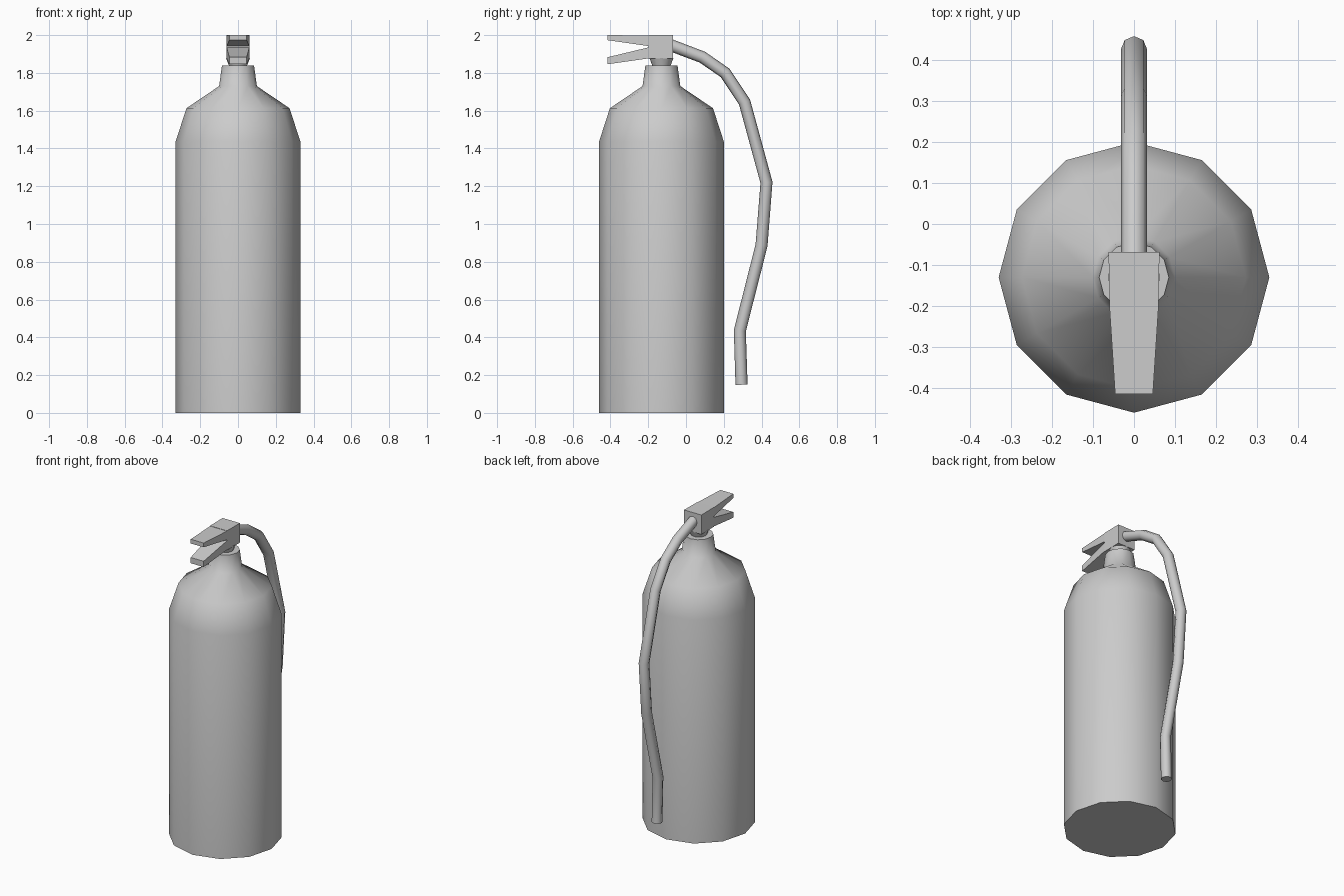
import bpy, bmesh, math
from mathutils import Vector

if "Cube" in bpy.data.objects:
    bpy.data.objects.remove(bpy.data.objects["Cube"])

AXIS_Y = -0.13  # bottle axis


def loft(name, rings, smooth=None):
    """Skin a list of equal-length point rings and cap both ends."""
    bm = bmesh.new()
    vs = [[bm.verts.new(p) for p in ring] for ring in rings]
    n = len(vs[0])
    for a, b in zip(vs, vs[1:]):
        for i in range(n):
            j = (i + 1) % n
            bm.faces.new((a[i], a[j], b[j], b[i]))
    bm.faces.new(vs[0])
    bm.faces.new(vs[-1])
    bmesh.ops.recalc_face_normals(bm, faces=bm.faces)
    me = bpy.data.meshes.new(name)
    bm.to_mesh(me)
    bm.free()
    ob = bpy.data.objects.new(name, me)
    bpy.context.collection.objects.link(ob)
    if smooth:
        bpy.ops.object.select_all(action='DESELECT')
        ob.select_set(True)
        bpy.context.view_layer.objects.active = ob
        bpy.ops.object.shade_smooth_by_angle(angle=math.radians(smooth))
    return ob


def circle(r, z, n=12):
    return [(r * math.cos(i * math.tau / n), AXIS_Y + r * math.sin(i * math.tau / n), z)
            for i in range(n)]


def section(w, y, z0, z1):
    """Upright rectangle of half width w at depth y."""
    return [(-w, y, z0), (w, y, z0), (w, y, z1), (-w, y, z1)]


# Tank with shoulder and neck
profile = [(.33, 0), (.33, 1.437), (.273, 1.613), (.1, 1.73), (.085, 1.84)]
loft("tank", [circle(r, z) for r, z in profile], 50)

# Valve: tapered collar and block
loft("valve_collar", [circle(.045, 1.83), circle(.064, 1.88)], 50)
loft("valve_block", [section(.062, -.068, 1.875, 2), section(.06, -.198, 1.875, 2)])

# Squeeze lever above, carrying handle below
loft("upper_lever", [section(.06, -.198, 1.942, 1.998), section(.046, -.415, 1.973, 2)])
loft("lower_handle", [section(.06, -.198, 1.877, 1.935), section(.046, -.415, 1.846, 1.883)])

# Hose: octagonal tube swept along a path in the y-z plane
path = [Vector((0, y, z)) for y, z in [
    (-.09, 1.95), (.087, 1.883), (.207, 1.80), (.31, 1.645), (.426, 1.22),
    (.40, .888), (.285, .435), (.294, .149)]]
rings = []
for i, p in enumerate(path):
    d_in = (p - path[max(i - 1, 0)]).normalized()
    d_out = (path[min(i + 1, len(path) - 1)] - p).normalized()
    t = (d_in + d_out).normalized()
    side = Vector((0, -t.z, t.y))
    rings.append([p + .032 * (Vector((1, 0, 0)) * math.cos(a) + side * math.sin(a))
                  for a in (k * math.tau / 8 for k in range(8))])
loft("hose", rings, 50)
